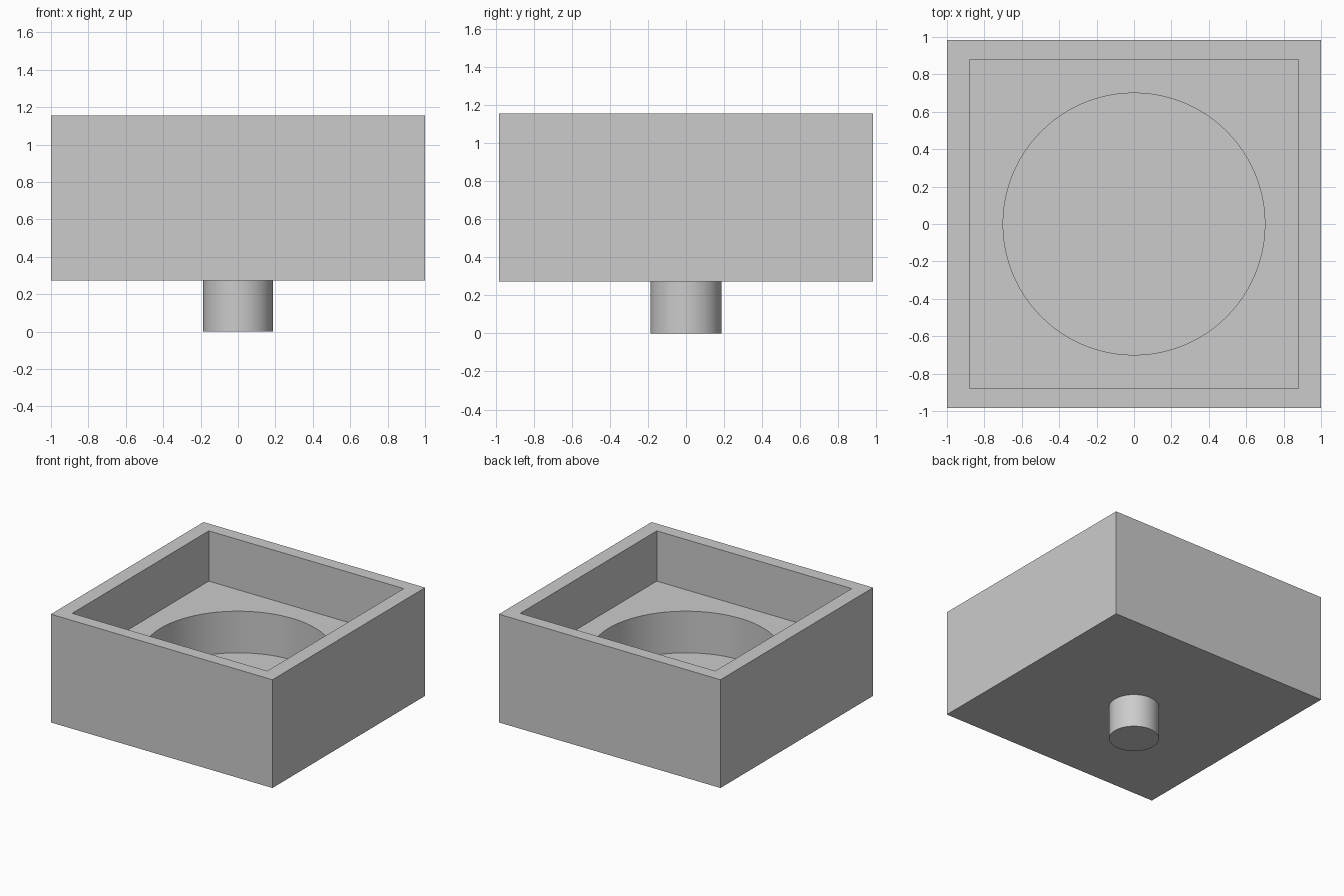
import bpy
import math

cube = bpy.data.objects.get("Cube")
if cube:
    bpy.data.objects.remove(cube, do_unlink=True)

BASE_Z, FLOOR_Z, WELL_Z, TOP_Z = 0.272, 0.745, 0.405, 1.155

# Single grey finish
grey = bpy.data.materials.new("plain grey")
grey.use_nodes = True
colour = (0.6, 0.6, 0.6, 1)
grey.diffuse_color = colour
grey.node_tree.nodes["Principled BSDF"].inputs["Base Color"].default_value = colour


def finish(name):
    obj = bpy.context.object
    obj.name = name
    obj.data.materials.append(grey)
    return obj


def box(name, width, depth, z0, z1):
    bpy.ops.mesh.primitive_cube_add(size=1, location=(0, 0, (z0 + z1) / 2))
    obj = finish(name)
    obj.scale = (width, depth, z1 - z0)
    bpy.ops.object.transform_apply(location=True, rotation=False, scale=True)
    return obj


def cylinder(name, radius, z0, z1):
    bpy.ops.mesh.primitive_cylinder_add(vertices=96, radius=radius, depth=z1 - z0,
                                        location=(0, 0, (z0 + z1) / 2))
    return finish(name)


def boolean(target, tool, operation):
    mod = target.modifiers.new(tool.name, 'BOOLEAN')
    mod.operation = operation
    mod.solver = 'EXACT'
    mod.object = tool
    bpy.ops.object.select_all(action='DESELECT')
    target.select_set(True)
    bpy.context.view_layer.objects.active = target
    bpy.ops.object.modifier_apply(modifier=mod.name)
    bpy.data.objects.remove(tool, do_unlink=True)


# Square housing with a square recess and a round well in its floor
housing = box("housing", 2, 1.968, BASE_Z, TOP_Z)
boolean(housing, box("recess_cutter", 1.76, 1.76, FLOOR_Z, TOP_Z + 0.2), 'DIFFERENCE')
boolean(housing, cylinder("well_cutter", 0.7, WELL_Z, FLOOR_Z + 0.1), 'DIFFERENCE')

# Short round stem, fused to the underside
boolean(housing, cylinder("stem", 0.187, 0, BASE_Z + 0.05), 'UNION')
bpy.ops.object.shade_smooth_by_angle(angle=math.radians(30))
